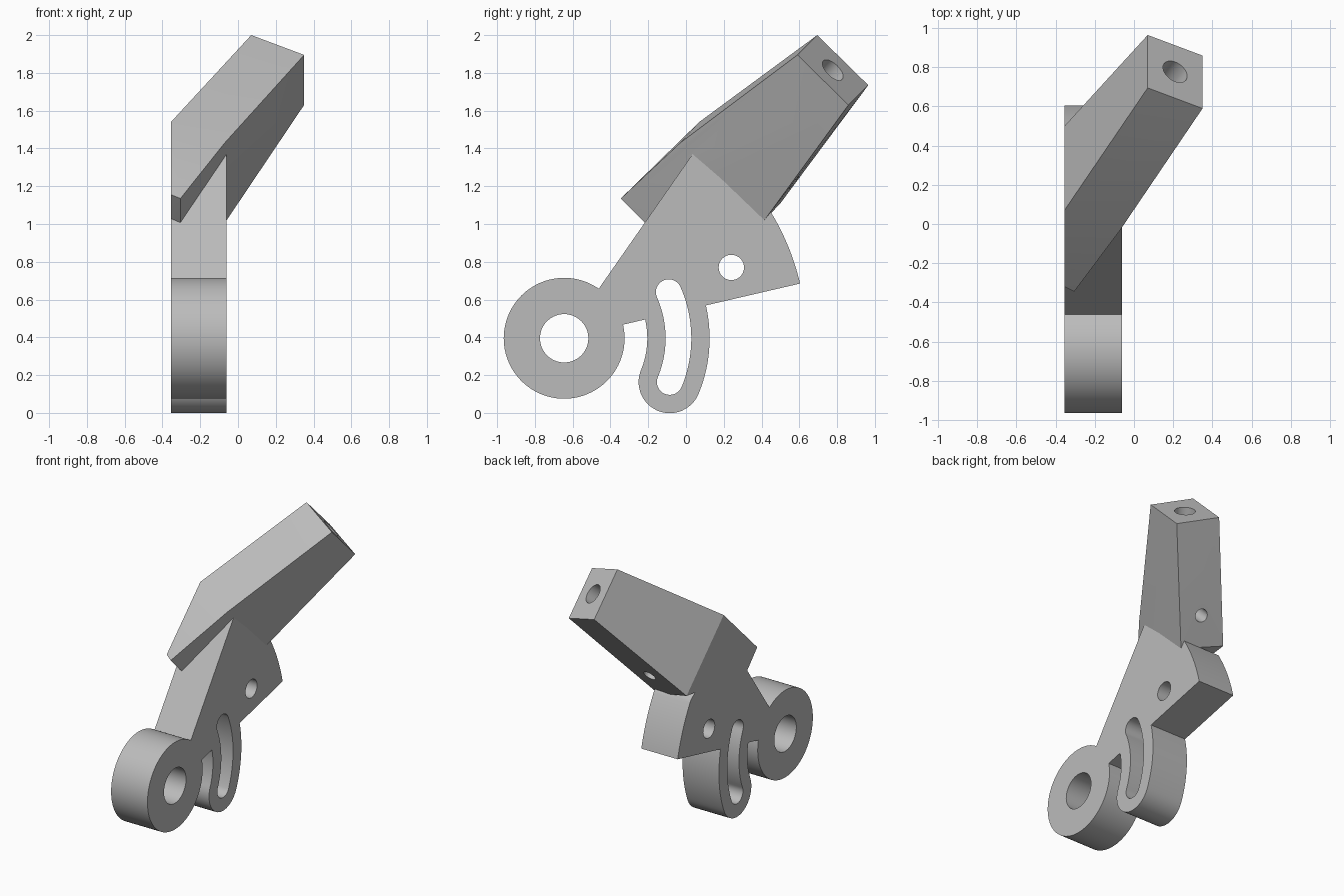
import bpy, bmesh, math
from mathutils import Vector

old = bpy.data.objects.get("Cube")
if old:
    bpy.data.objects.remove(old, do_unlink=True)

grey = bpy.data.materials.new("light grey")
grey.use_nodes = True
COLOUR = (0.5, 0.5, 0.5, 1)
grey.diffuse_color = COLOUR
grey.node_tree.nodes["Principled BSDF"].inputs["Base Color"].default_value = COLOUR

X0, X1 = -0.355, -0.06          # plate thickness range
PIVOT = (-0.645, 0.395)         # pivot ring centre in (y, z)


def make_object(name, bm):
    bmesh.ops.recalc_face_normals(bm, faces=bm.faces)
    mesh = bpy.data.meshes.new(name)
    bm.to_mesh(mesh)
    bm.free()
    mesh.materials.append(grey)
    obj = bpy.data.objects.new(name, mesh)
    bpy.context.collection.objects.link(obj)
    return obj


def extrude(name, outline, x0=X0, x1=X1):
    """Solid from a (y, z) outline, extruded along x."""
    bm = bmesh.new()
    face = bm.faces.new([bm.verts.new((x0, y, z)) for y, z in outline])
    new = bmesh.ops.extrude_face_region(bm, geom=[face])["geom"]
    verts = [v for v in new if isinstance(v, bmesh.types.BMVert)]
    bmesh.ops.translate(bm, verts=verts, vec=(x1 - x0, 0, 0))
    return make_object(name, bm)


def arc(centre, radius, a0, a1, n):
    angles = [math.radians(a0 + (a1 - a0) * i / n) for i in range(n + 1)]
    return [(centre[0] + radius * math.cos(a), centre[1] + radius * math.sin(a)) for a in angles]


def circle(centre, radius, n=64):
    return arc(centre, radius, 0, 360, n)[:-1]


def curved_slot(half_width, a0=-22.5, a1=23.8, radius=0.605):
    """Rounded slot outline bent around the pivot."""
    start, end = (arc(PIVOT, radius, a, a, 1)[0] for a in (a0, a1))
    return (arc(PIVOT, radius + half_width, a0, a1, 24)
            + arc(end, half_width, a1, a1 + 180, 20)[1:-1]
            + arc(PIVOT, radius - half_width, a1, a0, 24)
            + arc(start, half_width, a0 + 180, a0 + 360, 20)[1:-1])


def rod(name, start, direction, radius, depth, n=24):
    """Cylinder running from a start point along a direction."""
    direction = Vector(direction).normalized()
    bm = bmesh.new()
    bmesh.ops.create_cone(bm, cap_ends=True, segments=n, radius1=radius, radius2=radius, depth=depth)
    bm.transform(direction.to_track_quat("Z", "Y").to_matrix().to_4x4())
    bmesh.ops.translate(bm, verts=bm.verts, vec=Vector(start) + direction * depth / 2)
    return make_object(name, bm)


def combine(target, tool, operation):
    mod = target.modifiers.new(tool.name, "BOOLEAN")
    mod.operation, mod.solver, mod.object = operation, "EXACT", tool
    bpy.context.view_layer.objects.active = target
    bpy.ops.object.modifier_apply(modifier=mod.name)
    bpy.data.objects.remove(tool, do_unlink=True)


# Fan plate, joined with the pivot ring and the slotted lobe
fan = (arc(PIVOT, 1.282, 13.06, 31.3, 20)
       + [(0.035, 1.37)]
       + arc(PIVOT, 0.25, 55.1, 13.06, 4))
bracket = extrude("angled_bracket", fan)
combine(bracket, extrude("pivot_ring", circle(PIVOT, 0.32, 96)), "UNION")
combine(bracket, extrude("slotted_lobe", curved_slot(0.165)), "UNION")

# Leaning square arm, trimmed flush with the plate
end = [Vector(p) for p in ((0.07, 0.695, 2.0), (0.07, 0.965, 1.735),
                           (0.35, 0.86, 1.63), (0.35, 0.59, 1.895))]
base = [(X0, 0.07, 1.54), (X0, -0.32, 1.155), (X0, -0.2, 1.025), (X0, 0.5, 1.11),
        (-0.305, -0.345, 1.135), (-0.305, -0.215, 1.005),
        (-0.07, -0.03, 1.43), (X1, 0.035, 1.37), (X1, 0.415, 1.02)]
bm = bmesh.new()
for p in end + base:
    bm.verts.new(p)
hull = bmesh.ops.convex_hull(bm, input=bm.verts)
bmesh.ops.delete(bm, geom=[v for v in bm.verts if not v.link_faces], context="VERTS")
bmesh.ops.dissolve_limit(bm, angle_limit=math.radians(1), verts=bm.verts, edges=bm.edges)
combine(bracket, make_object("leaning_arm", bm), "UNION")

# Pivot bore, curved slot and pin hole through the plate
for name, outline in (("pivot_bore", circle(PIVOT, 0.128)),
                      ("curved_slot", curved_slot(0.068)),
                      ("pin_hole", circle((0.24, 0.77), 0.067, 40))):
    combine(bracket, extrude(name, outline, X0 - 0.1, X1 + 0.1), "DIFFERENCE")

# Bore down the arm and the cross hole that meets it from below
centre = sum(end, Vector()) / 4
axis = (end[1] - end[0]).cross(end[3] - end[0]).normalized()
if axis.z > 0:
    axis = -axis
combine(bracket, rod("arm_bore", centre - axis * 0.05, axis, 0.07, 0.75), "DIFFERENCE")
side = (end[0] - end[1]).normalized()
mouth = Vector((-0.105, 0.572, 1.22))
combine(bracket, rod("cross_hole", mouth - side * 0.1, side, 0.045, 0.38), "DIFFERENCE")

# Smooth curves, crisp edges
bpy.ops.object.select_all(action="DESELECT")
bracket.select_set(True)
bpy.context.view_layer.objects.active = bracket
bpy.ops.object.shade_smooth_by_angle(angle=math.radians(25))
